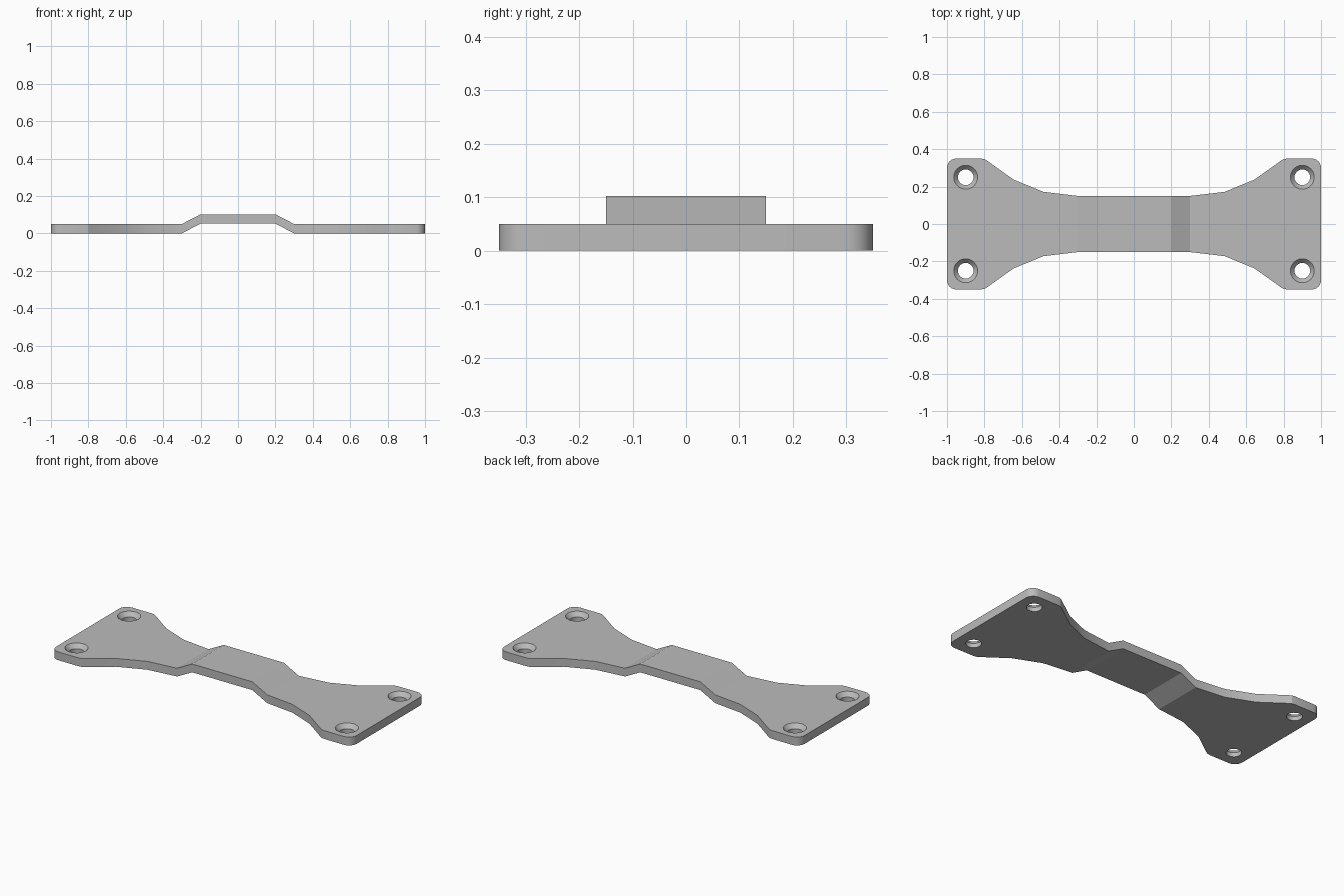
import bpy, bmesh, math

cube = bpy.data.objects.get("Cube")
if cube:
    bpy.data.objects.remove(cube, do_unlink=True)

THICK = 0.05
RISE = 0.052
CORNER = 0.05

grey = bpy.data.materials.new("plain_grey")
grey.use_nodes = True
colour = (0.5, 0.5, 0.5, 1)
grey.diffuse_color = colour
grey.node_tree.nodes["Principled BSDF"].inputs["Base Color"].default_value = colour


def make_object(name, bm):
    bmesh.ops.recalc_face_normals(bm, faces=bm.faces)
    mesh = bpy.data.meshes.new(name)
    bm.to_mesh(mesh)
    bm.free()
    mesh.materials.append(grey)
    obj = bpy.data.objects.new(name, mesh)
    bpy.context.collection.objects.link(obj)
    return obj


def loft(bm, rings):
    """Skin a list of closed rings and cap both ends."""
    loops = [[bm.verts.new(p) for p in ring] for ring in rings]
    n = len(loops[0])
    for a, b in zip(loops, loops[1:]):
        for i in range(n):
            j = (i + 1) % n
            bm.faces.new((a[i], a[j], b[j], b[i]))
    bm.faces.new(loops[0])
    bm.faces.new(loops[-1])


# Half outline of the strap: distance along x, half width, underside height
half = [(0.2, 0.15, RISE), (0.3, 0.15, 0), (0.485, 0.172, 0),
        (0.645, 0.238, 0), (0.785, 0.338, 0), (0.8, 0.347, 0), (0.82, 0.35, 0)]
for k in range(7):
    a = math.radians(90 - 15 * k)
    half.append((1 - CORNER + CORNER * math.cos(a),
                 0.35 - CORNER + CORNER * math.sin(a), 0))

# Raised bridge and flared end plates in one bent strap
stations = [(-x, w, z) for x, w, z in reversed(half)] + half
bm = bmesh.new()
loft(bm, [[(x, -w, z), (x, w, z), (x, w, z + THICK), (x, -w, z + THICK)]
          for x, w, z in stations])
bracket = make_object("mounting_bracket", bm)

# Countersunk screw holes near the four corners
profile = [(0.042, -0.02), (0.042, 0.025), (0.064, THICK), (0.0728, THICK + 0.01)]
sides = 24
bm = bmesh.new()
for sx in (-1, 1):
    for sy in (-1, 1):
        loft(bm, [[(sx * 0.9 + r * math.cos(math.tau * i / sides),
                    sy * 0.25 + r * math.sin(math.tau * i / sides), z)
                   for i in range(sides)] for r, z in profile])
cutter = make_object("screw_hole_cutter", bm)
cutter.hide_render = True

bpy.ops.object.select_all(action="DESELECT")
bracket.select_set(True)
bpy.context.view_layer.objects.active = bracket
mod = bracket.modifiers.new("screw_holes", "BOOLEAN")
mod.operation = "DIFFERENCE"
mod.solver = "EXACT"
mod.object = cutter
bpy.ops.object.modifier_apply(modifier=mod.name)
bpy.data.objects.remove(cutter, do_unlink=True)

# Smooth hole walls and rounded corners, crisp bends
bpy.ops.object.shade_smooth_by_angle(angle=math.radians(22))
